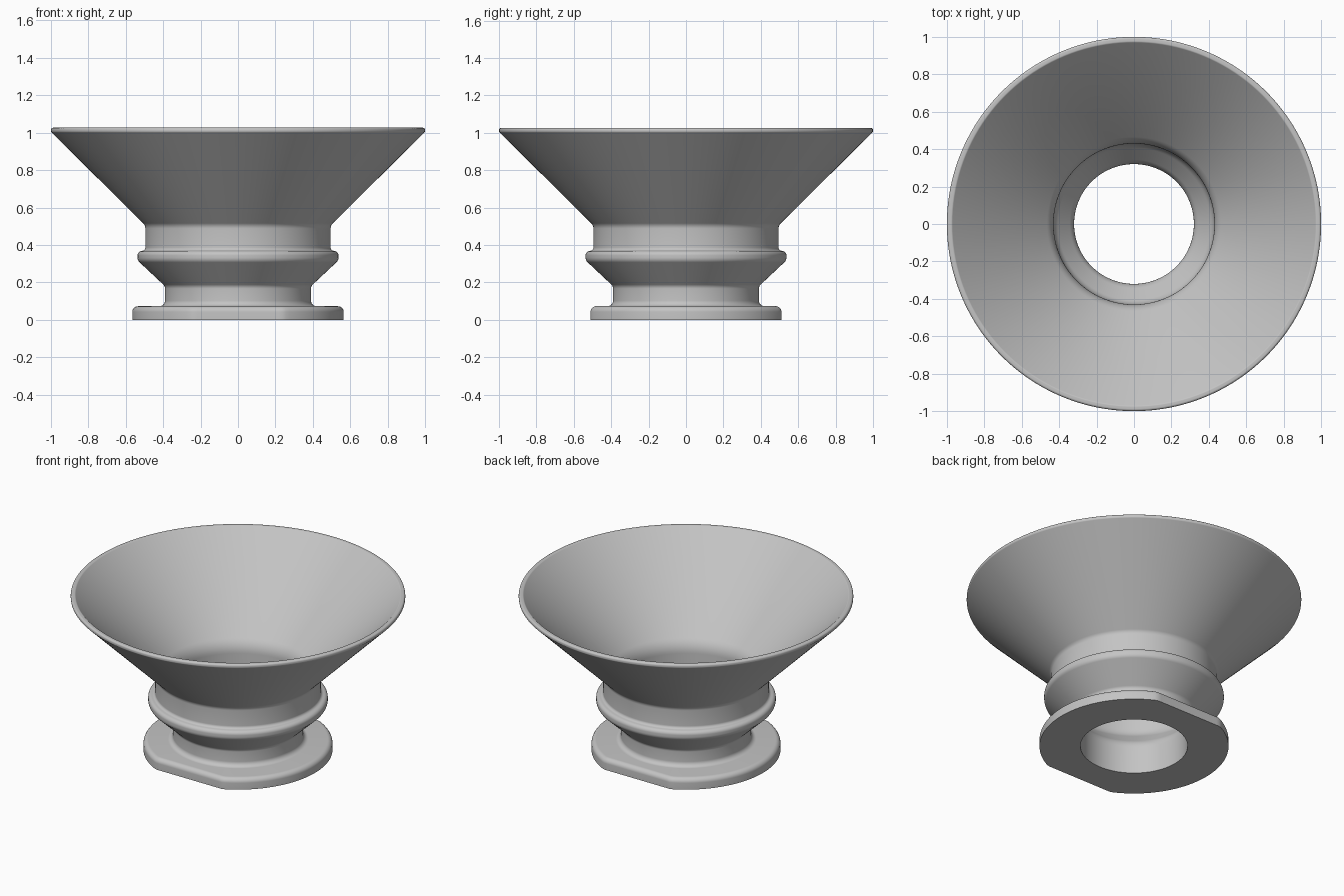
import bpy, bmesh, math
from mathutils import Vector

cube = bpy.data.objects.get("Cube")
if cube:
    bpy.data.objects.remove(cube, do_unlink=True)

SEGMENTS = 160
FLAT_INSET = 0.055   # how far the flange flats cut into its round edge

# Closed wall section: radius, height, corner rounding
SECTION = [
    (0.32, 0.0, 0), (0.565, 0.0, 0), (0.565, 0.073, 0.03),       # flange
    (0.39, 0.073, 0.03), (0.39, 0.18, 0.03),                     # lower neck
    (0.537, 0.318, 0.035), (0.537, 0.365, 0.024),                # bead
    (0.495, 0.372, 0.018), (0.495, 0.505, 0.04),                 # upper neck
    (1.0, 1.005, 0.012), (1.0, 1.027, 0.012), (0.973, 1.027, 0.012),  # rim
    (0.43, 0.485, 0.12), (0.43, 0.33, 0.09), (0.32, 0.21, 0.09),  # inside
]


def rounded(section, steps=6):
    """Replace each corner by a tangent arc of the given radius."""
    out = []
    for i, (r, z, radius) in enumerate(section):
        p = Vector((r, z))
        if not radius:
            out.append(p)
            continue
        a = (Vector(section[i - 1][:2]) - p).normalized()
        b = (Vector(section[(i + 1) % len(section)][:2]) - p).normalized()
        half = math.acos(a.dot(b)) / 2
        centre = p + (a + b).normalized() * (radius / math.sin(half))
        reach = radius / math.tan(half)
        start, end = p + a * reach - centre, p + b * reach - centre
        for k in range(steps + 1):
            out.append(centre + start.lerp(end, k / steps).normalized() * radius)
    return out


def lathe(name, profile, material):
    bm = bmesh.new()
    rings = []
    for r, z in profile:
        ring = []
        for s in range(SEGMENTS):
            angle = 2 * math.pi * s / SEGMENTS
            x, y = r * math.cos(angle), r * math.sin(angle)
            # Front and back flats on the flange edge
            if r > 0.47 and z < 0.08:
                limit = r - FLAT_INSET
                y = max(-limit, min(limit, y))
            ring.append(bm.verts.new((x, y, z)))
        rings.append(ring)
    for i, low in enumerate(rings):
        high = rings[(i + 1) % len(rings)]
        for s in range(SEGMENTS):
            t = (s + 1) % SEGMENTS
            bm.faces.new((low[s], low[t], high[t], high[s]))
    bmesh.ops.recalc_face_normals(bm, faces=bm.faces)
    mesh = bpy.data.meshes.new(name)
    bm.to_mesh(mesh)
    bm.free()
    mesh.materials.append(material)
    obj = bpy.data.objects.new(name, mesh)
    bpy.context.collection.objects.link(obj)
    bpy.ops.object.select_all(action='DESELECT')
    obj.select_set(True)
    bpy.context.view_layer.objects.active = obj
    bpy.ops.object.shade_smooth_by_angle(angle=math.radians(35))
    return obj


grey = bpy.data.materials.new("plain_grey")
grey.use_nodes = True
colour = (0.55, 0.55, 0.55, 1)
grey.diffuse_color = colour
grey.node_tree.nodes["Principled BSDF"].inputs["Base Color"].default_value = colour

# Funnel with bead, neck and flange in one continuous wall
lathe("flanged_funnel", rounded(SECTION), grey)
